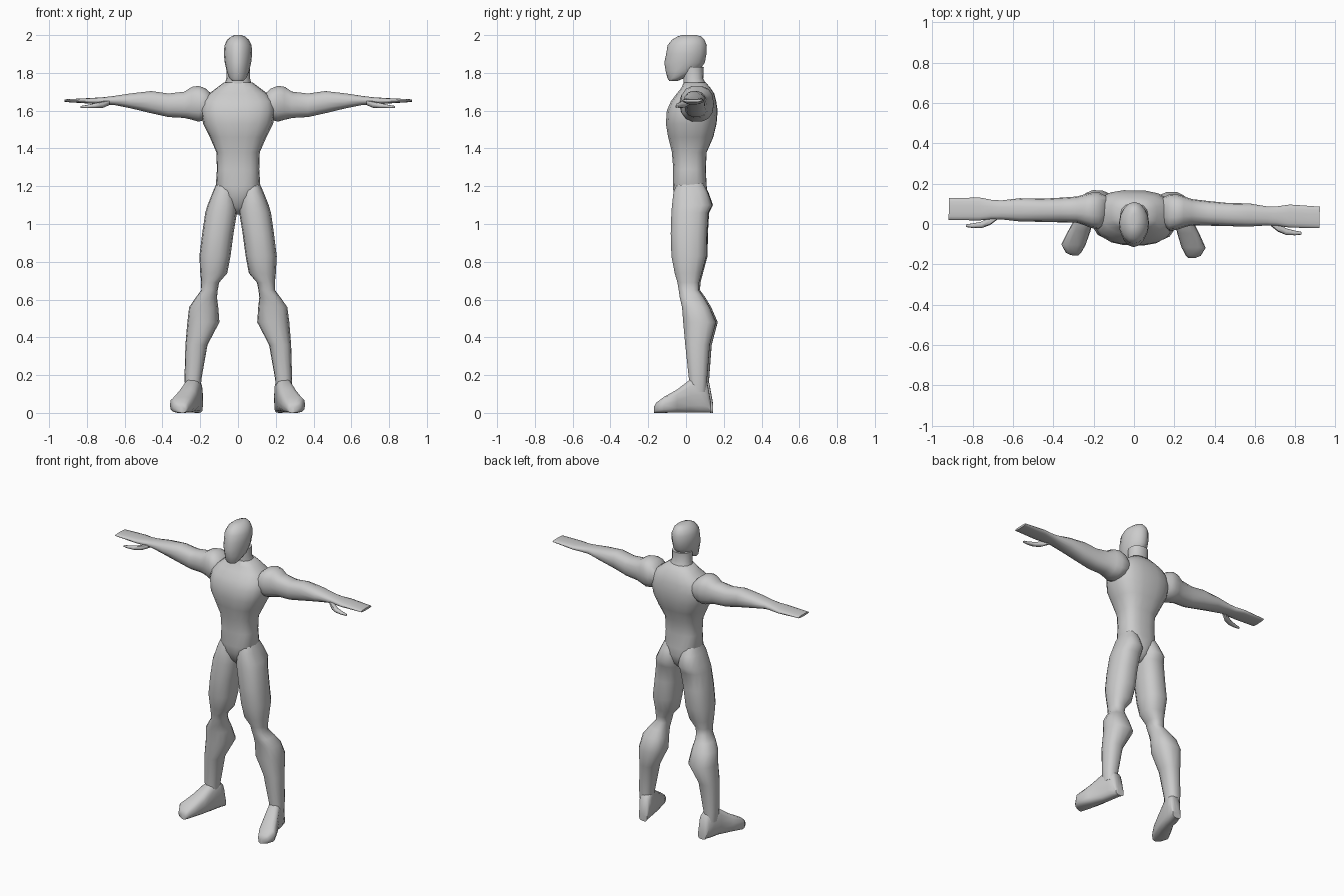
import bpy, bmesh, math
from mathutils import Matrix, Vector

grey = bpy.data.materials.new("matte grey")
grey.diffuse_color = (0.6, 0.6, 0.6, 1)

TURN = Matrix.Rotation(math.radians(-1.3), 3, 'Z')   # slight twist of the stance


def loft(name, rings, axis='z', side=1, power=2.4, n=14):
    """Skin rounded rings (t, u0, u1, v0, v1) placed along an axis."""
    bm = bmesh.new()
    loops = []
    for t, u0, u1, v0, v1 in rings:
        loop = []
        for i in range(n):
            a = 2 * math.pi * i / n
            c, s = math.cos(a), math.sin(a)
            u = (u0 + u1) / 2 + (u1 - u0) / 2 * math.copysign(abs(c) ** (2 / power), c)
            v = (v0 + v1) / 2 + (v1 - v0) / 2 * math.copysign(abs(s) ** (2 / power), s)
            x, y, z = {'z': (u, v, t), 'x': (t, u, v), 'y': (u, t, v)}[axis]
            loop.append(bm.verts.new(TURN @ Vector((side * x, y, z))))
        loops.append(loop)
    for a, b in zip(loops, loops[1:]):
        for i in range(n):
            j = (i + 1) % n
            bm.faces.new((a[i], a[j], b[j], b[i]))
    bm.faces.new(loops[0])
    bm.faces.new(loops[-1])
    bmesh.ops.recalc_face_normals(bm, faces=bm.faces)
    mesh = bpy.data.meshes.new(name)
    bm.to_mesh(mesh)
    bm.free()
    mesh.materials.append(grey)
    ob = bpy.data.objects.new(name, mesh)
    bpy.context.collection.objects.link(ob)
    bpy.ops.object.select_all(action='DESELECT')
    bpy.context.view_layer.objects.active = ob
    ob.select_set(True)
    bpy.ops.object.shade_smooth_by_angle(angle=math.radians(55))
    return ob


def wide(t, r, v0, v1):
    """Ring centred on the body's middle."""
    return (t, -r, r, v0, v1)


# torso from crotch to base of neck
loft("torso", [
    wide(1.05, .015, .0, .06), wide(1.09, .05, -.04, .10), wide(1.15, .09, -.065, .115),
    wide(1.20, .118, -.07, .11), wide(1.29, .112, -.068, .105), wide(1.38, .115, -.075, .11),
    wide(1.46, .15, -.095, .145), wide(1.53, .185, -.107, .162), wide(1.60, .198, -.102, .168),
    wide(1.65, .19, -.08, .16), wide(1.69, .155, -.05, .15), wide(1.72, .115, -.025, .13),
    wide(1.75, .075, -.012, .105)], power=2.7, n=18)

# neck
loft("neck", [wide(1.73, .075, -.015, .115), wide(1.77, .063, -.015, .092),
              wide(1.83, .062, -.02, .095)], power=2.2)

# head, narrowing to the chin
loft("head", [
    wide(1.757, .03, -.088, -.045), wide(1.772, .045, -.098, -.01), wide(1.81, .06, -.108, .07),
    wide(1.855, .07, -.115, .10), wide(1.90, .075, -.105, .108), wide(1.945, .072, -.098, .11),
    wide(1.975, .058, -.075, .098), wide(1.993, .036, -.045, .08), wide(2.0, .016, -.02, .055)],
    power=1.9, n=16)

for side, label in ((1, "left"), (-1, "right")):
    # shoulder, arm and flat hand
    loft(label + "_arm", [
        (.13, .0, .13, 1.58, 1.68), (.175, -.03, .152, 1.55, 1.72), (.21, -.025, .152, 1.54, 1.733),
        (.245, -.012, .143, 1.55, 1.728), (.285, .0, .13, 1.56, 1.702), (.37, .0, .122, 1.565, 1.692),
        (.46, .0, .115, 1.585, 1.705), (.57, .0, .115, 1.612, 1.692), (.66, .008, .102, 1.63, 1.678),
        (.71, .008, .104, 1.632, 1.672), (.77, .0, .114, 1.636, 1.668), (.92, .0, .107, 1.646, 1.66)],
        axis='x', side=side)
    # thumb
    loft(label + "_thumb", [
        (.68, .005, .04, 1.63, 1.655), (.715, -.022, .02, 1.615, 1.65), (.755, -.037, -.005, 1.613, 1.64),
        (.80, -.038, -.015, 1.613, 1.63), (.832, -.034, -.02, 1.614, 1.625)], axis='x', side=side, n=8)
    # leg from hip to ankle
    loft(label + "_leg", [
        (1.22, .03, .112, -.045, .09), (1.17, .014, .134, -.066, .118), (1.10, .004, .162, -.074, .143),
        (1.06, .006, .174, -.077, .122), (.95, .024, .190, -.08, .115), (.83, .04, .205, -.076, .113),
        (.74, .057, .200, -.058, .088), (.69, .10, .195, -.043, .074), (.65, .108, .195, -.036, .072),
        (.61, .112, .225, -.03, .10), (.56, .106, .26, -.018, .13), (.48, .10, .27, -.012, .165),
        (.36, .163, .28, .0, .132), (.18, .195, .285, .02, .118), (.11, .20, .28, .02, .115)],
        side=side)
    # foot, splayed outwards
    loft(label + "_foot", [
        (.138, .19, .25, 0, .05), (.118, .188, .262, 0, .16), (.085, .19, .278, 0, .185),
        (.03, .20, .288, 0, .18), (-.04, .215, .325, 0, .125), (-.11, .238, .358, 0, .085),
        (-.15, .26, .335, 0, .055), (-.162, .272, .308, 0, .035)],
        axis='y', side=side, power=3)
